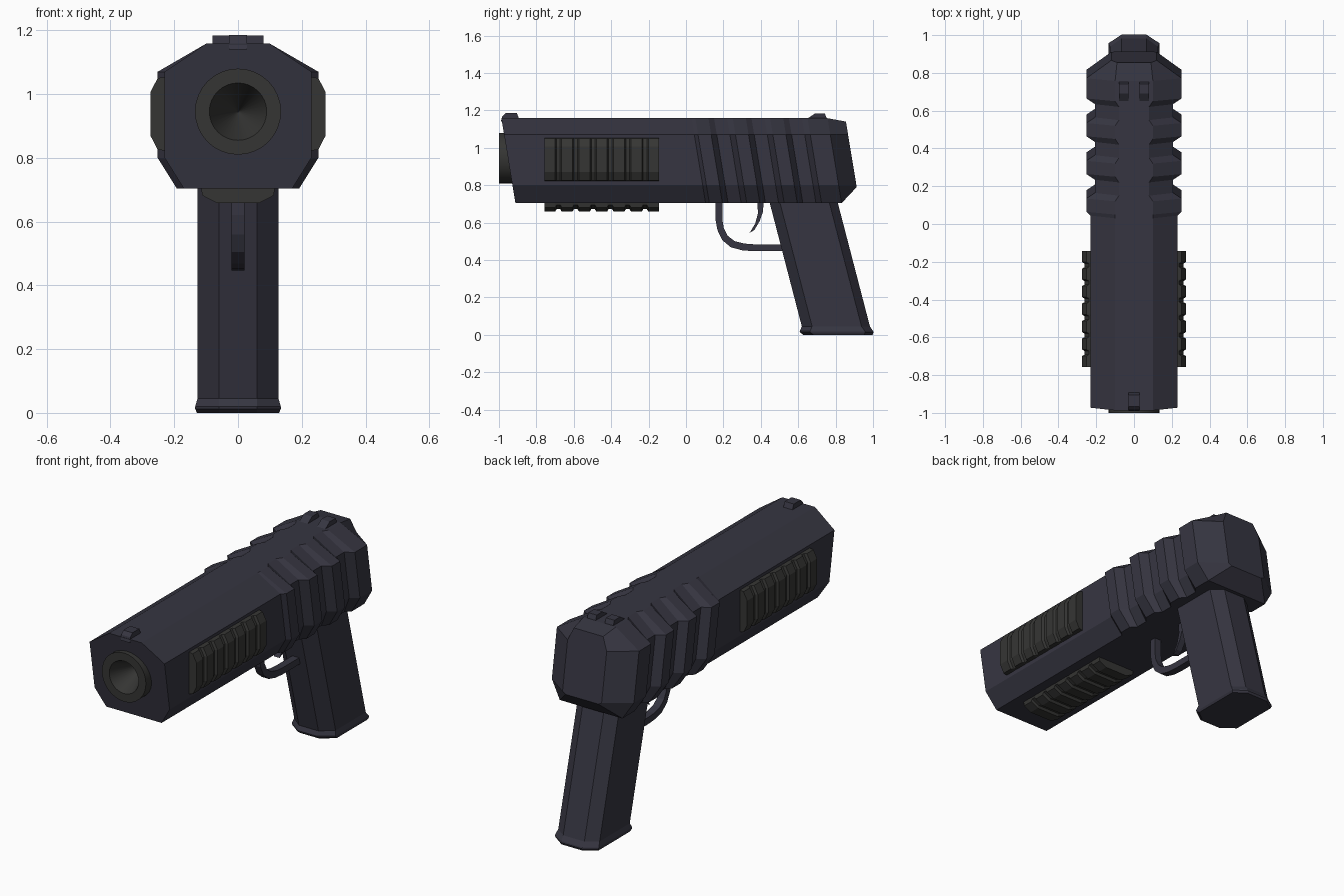
import bpy, bmesh, math

if "Cube" in bpy.data.objects:
    bpy.data.objects.remove(bpy.data.objects["Cube"])


def material(name, rgb):
    m = bpy.data.materials.new(name)
    m.diffuse_color = (*rgb, 1)
    m.use_nodes = True
    m.node_tree.nodes["Principled BSDF"].inputs["Base Color"].default_value = m.diffuse_color
    return m


BLUE = material("dark blue grey", (0.037, 0.036, 0.053))
GREY = material("charcoal", (0.036, 0.036, 0.034))


def loft(name, rings, mat, caps=True):
    """Join equal-length rings of points into a solid."""
    bm = bmesh.new()
    vs = [[bm.verts.new(p) for p in r] for r in rings]
    n = len(rings[0])
    for a, b in zip(vs, vs[1:]):
        for i in range(n):
            j = (i + 1) % n
            bm.faces.new((a[i], a[j], b[j], b[i]))
    if caps:
        bm.faces.new(vs[0])
        bm.faces.new(vs[-1])
    bmesh.ops.recalc_face_normals(bm, faces=bm.faces)
    me = bpy.data.meshes.new(name)
    bm.to_mesh(me)
    bm.free()
    me.materials.append(mat)
    ob = bpy.data.objects.new(name, me)
    bpy.context.collection.objects.link(ob)
    return ob


def slab(name, profile, x0, x1, mat):
    """Side profile (y, z) extruded across x."""
    return loft(name, [[(x, y, z) for y, z in profile] for x in (x0, x1)], mat)


# Slide: faceted section, sheared like the slanted front, with rear bands
def slide_ring(y, w, t=0.1, top=1.158, low=0.704, bot=None):
    bot = w - 0.06 if bot is None else bot
    half = [(t, top), (w, 1.07), (w, 0.80), (bot, low)]
    pts = half + [(-x, z) for x, z in reversed(half)]
    return [(x, y + (1.158 - z) * 0.165, z) for x, z in pts]


rings = [slide_ring(-0.987, 0.23), slide_ring(0.03, 0.23)]
for k in range(3):
    y = 0.05 + 0.2 * k
    rings += [slide_ring(y, 0.252), slide_ring(y + 0.07, 0.252),
              slide_ring(y + 0.10, 0.207, 0.08, bot=0.165),
              slide_ring(y + 0.17, 0.207, 0.08, bot=0.165)]
rings += [slide_ring(0.65, 0.252), slide_ring(0.757, 0.252),
          slide_ring(0.852, 0.12, 0.09, 1.14, 0.79, 0.10)]
slide = loft("slide", rings, BLUE)


# Muzzle: turned ring with a funnel bore, seated in a hole in the slide
def circle(r, y, n=32):
    return [(r * math.cos(2 * math.pi * i / n), y,
             0.945 + r * math.sin(2 * math.pi * i / n)) for i in range(n)]


cutter = loft("bore_cutter", [circle(0.115, -1.1), circle(0.115, -0.78)], GREY)
cutter.hide_render = True
cutter.hide_viewport = True
cut = slide.modifiers.new("bore", 'BOOLEAN')
cut.operation = 'DIFFERENCE'
cut.solver = 'EXACT'
cut.object = cutter
muzzle = loft("muzzle", [circle(0.135, -0.90), circle(0.135, -1.0),
                         circle(0.09, -1.0), circle(0.001, -0.80)], GREY, caps=False)
bpy.context.view_layer.objects.active = muzzle
muzzle.select_set(True)
bpy.ops.object.shade_smooth_by_angle(angle=math.radians(30))


# Ribbed plates on both sides and underneath
def ribbed_plate(name, place):
    y0, y1, count = -0.757, -0.144, 7
    pitch = (y1 - y0 + 0.035) / count

    def ring(y, d):
        sec = [(-0.117, -0.01), (-0.112, 0.022 - d), (-0.068, 0.045 - d),
               (0.068, 0.045 - d), (0.112, 0.022 - d), (0.117, -0.01)]
        return [place(u, y, h) for u, h in sec]
    out = []
    for k in range(count):
        a = y0 + k * pitch
        b = a + pitch - 0.035
        out += [ring(a, 0), ring(b, 0)]
        if k < count - 1:
            out += [ring(b + 0.008, 0.013), ring(a + pitch - 0.008, 0.013)]
    loft(name, out, GREY)


ribbed_plate("right_plate", lambda u, y, h: (0.23 + h, y, 0.938 + u))
ribbed_plate("left_plate", lambda u, y, h: (-0.23 - h, y, 0.938 + u))
ribbed_plate("under_plate", lambda u, y, h: (u, y, 0.704 - h))


# Grip with a flared base
def grip_ring(z, grow=0.0):
    f = 0.448 + (0.704 - z) * 0.26 - grow
    b = 0.812 + (0.704 - z) * 0.26 + grow * 0.6
    half = [(0.06, f), (0.127 + grow * 0.4, f + 0.055),
            (0.127 + grow * 0.4, b - 0.045), (0.065, b)]
    return [(x, y, z) for x, y in half + [(-x, y) for x, y in reversed(half)]]


loft("grip", [grip_ring(0.73), grip_ring(0.045)], BLUE)
loft("grip_base", [grip_ring(0.045), grip_ring(0.02, 0.018),
                   grip_ring(0.012, 0.018), grip_ring(0.0, 0.004)], BLUE)

# Trigger guard and trigger
guard = [(0.157, 0.72), (0.157, 0.62), (0.168, 0.56), (0.195, 0.505), (0.24, 0.468),
         (0.30, 0.452), (0.36, 0.447), (0.53, 0.447), (0.53, 0.484), (0.36, 0.484),
         (0.31, 0.488), (0.26, 0.501), (0.222, 0.53), (0.202, 0.57), (0.194, 0.62),
         (0.194, 0.72)]
slab("trigger_guard", guard, -0.021, 0.021, BLUE)
slab("trigger", [(0.38, 0.72), (0.385, 0.65), (0.37, 0.595), (0.34, 0.545),
                 (0.365, 0.56), (0.395, 0.61), (0.412, 0.66), (0.415, 0.72)],
     -0.018, 0.018, BLUE)

# Sights
slab("front_sight", [(-0.99, 1.14), (-0.983, 1.168), (-0.965, 1.186),
                     (-0.905, 1.186), (-0.89, 1.15)], -0.028, 0.028, BLUE)
for side, s in (("right", 1), ("left", -1)):
    slab(side + "_rear_sight", [(0.64, 1.15), (0.69, 1.184), (0.742, 1.184),
                                (0.755, 1.15)], s * 0.028, s * 0.08, BLUE)
